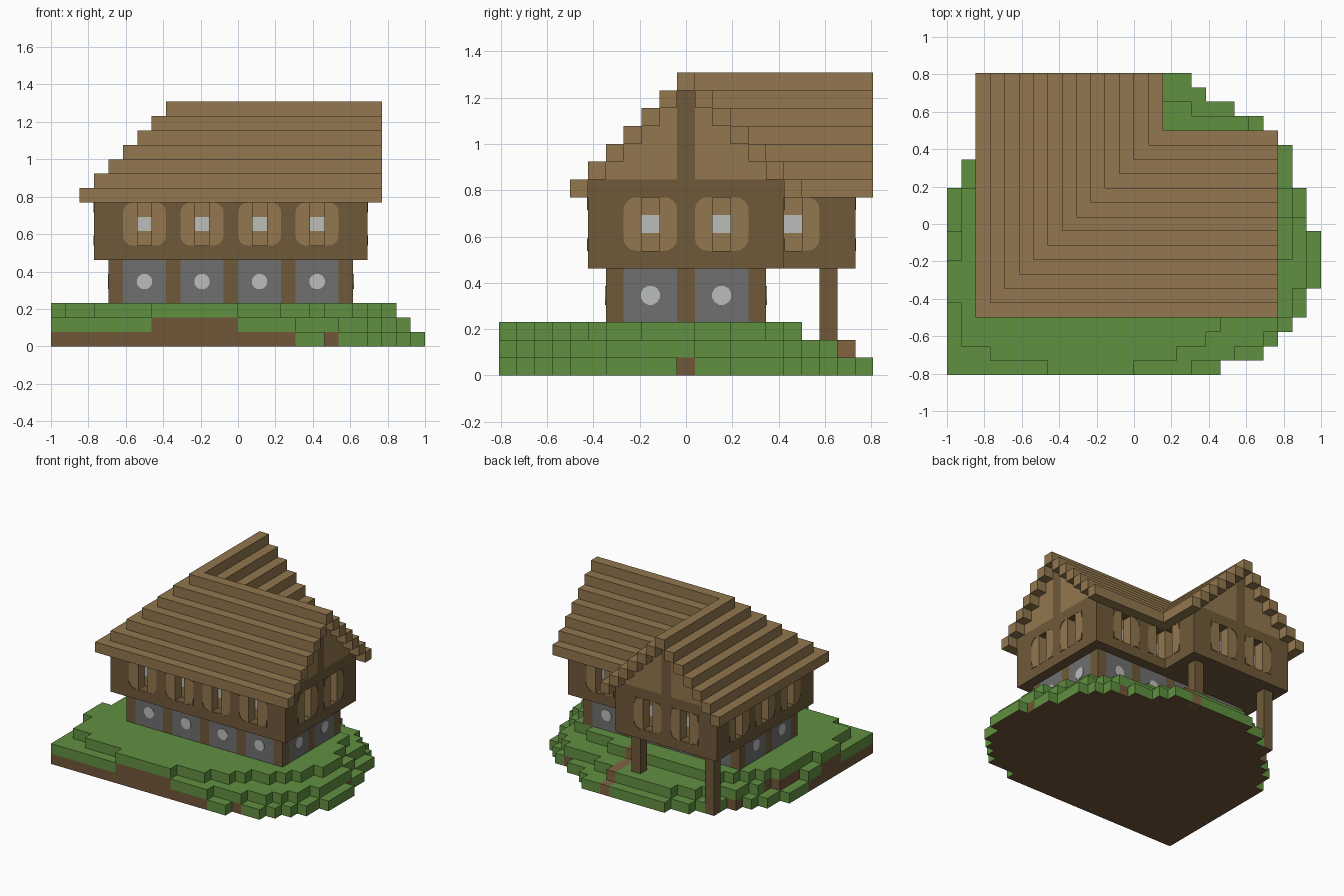
import bpy
import bmesh
import math
from mathutils import Vector

if "Cube" in bpy.data.objects:
    bpy.data.objects.remove(bpy.data.objects["Cube"], do_unlink=True)

U = 1 / 13                      # edge of one building block


def world(p):
    return Vector(((p[0] - 13) * U, (p[1] - 10.5) * U, p[2] * U))


def material(name, rgb):
    linear = [((c / 255 + 0.055) / 1.055) ** 2.4 for c in rgb] + [1]
    mat = bpy.data.materials.new(name)
    mat.use_nodes = True
    mat.diffuse_color = linear
    node = mat.node_tree.nodes["Principled BSDF"]
    node.inputs["Base Color"].default_value = linear
    node.inputs["Roughness"].default_value = 0.9
    return mat


MATS = {
    "planks": material("light planks", (146, 119, 78)),
    "timber": material("dark timber", (112, 90, 58)),
    "grass": material("grass green", (97, 144, 65)),
    "dirt": material("dirt brown", (112, 86, 56)),
    "path": material("path brown", (130, 100, 65)),
    "stone": material("grey stone", (112, 112, 112)),
    "glass": material("pale glass", (187, 189, 187)),
}


def finish(name, bm, mats):
    mesh = bpy.data.meshes.new(name)
    bm.to_mesh(mesh)
    bm.free()
    for m in mats:
        mesh.materials.append(MATS[m])
    bpy.context.collection.objects.link(bpy.data.objects.new(name, mesh))


def fill(cells, mat, xs, ys, zs):
    for x in range(*xs):
        for y in range(*ys):
            for z in range(*zs):
                cells[x, y, z] = mat


def blocks(name, cells):
    """Skin a set of blocks, keeping only the outside faces."""
    bm = bmesh.new()
    mats = sorted(set(cells.values()))
    for cell, mat in cells.items():
        for i in range(3):
            j, k = (i + 1) % 3, (i + 2) % 3
            for side in (0, 1):
                beside = list(cell)
                beside[i] += 2 * side - 1
                if tuple(beside) in cells:
                    continue
                quad = []
                for dj, dk in ((0, 0), (1, 0), (1, 1), (0, 1)):
                    p = list(cell)
                    p[i] += side
                    p[j] += dj
                    p[k] += dk
                    quad.append(bm.verts.new(world(p)))
                face = bm.faces.new(quad if side else quad[::-1])
                # turf shows soil on its underside
                under = mat == "grass" and i == 2 and side == 0
                face.material_index = mats.index("dirt" if under else mat)
    bmesh.ops.remove_doubles(bm, verts=bm.verts, dist=0.001)
    finish(name, bm, mats)


def plate(bm, panel, z, outline):
    """Thin plate on a panel face; outline is (sideways, up) in blocks."""
    cx, cy, ox, oy = panel
    mid = Vector((cx + 0.5 + ox / 2, cy + 0.5 + oy / 2, z))
    base = [mid + Vector((-oy * a, ox * a, b)) for a, b in outline]
    out = Vector((ox, oy, 0)) * 0.05
    front = [bm.verts.new(world(p + out)) for p in base]
    back = [bm.verts.new(world(p)) for p in base]
    bm.faces.new(front)
    for n in range(len(base)):
        m = (n + 1) % len(base)
        bm.faces.new((front[n], back[n], back[m], front[m]))
    bmesh.ops.recalc_face_normals(bm, faces=bm.faces)


# Terraced ground: start and end of each row, per layer, front to back
layers = [
    ([0] * 13 + [1, 1, 2, 3, 4, 5, 6, 8],
     [19, 22, 23, 24] + [25] * 2 + [26] * 4 + [25] * 3 + [24] * 3 + [23, 22, 20, 18, 17]),
    ([0] * 10 + [1] * 3 + [2, 2, 3, 3, 5, 6, 8],
     [17, 20, 22, 23] + [24] * 2 + [25] * 5 + [24] * 2 + [23] * 3 + [22, 21, 17, 15]),
    ([7, 3] + [1] * 3 + [0] * 3 + [1] * 5 + [2, 3, 4, 5],
     [13, 16, 18, 19, 21, 22] + [23] * 2 + [24] * 3 + [23] * 2 + [22] * 2 + [20, 17]),
]
ground = {}
for z, (starts, ends) in enumerate(layers):
    for y, (a, b) in enumerate(zip(starts, ends)):
        fill(ground, "grass", (a, b), (y, y + 1), (z, z + 1))
for (x, y, z) in ground:
    if (x, y, z + 1) in ground:
        ground[x, y, z] = "dirt"
    elif x == 14 and y > 14:
        ground[x, y, z] = "path"
blocks("ground", ground)

# Lower storey: timber posts with stone infill and round windows
lower = {}
fill(lower, "timber", (4, 21), (6, 15), (3, 6))
lower_panels = [(x, y, 0, o) for x in (6, 10, 14, 18) for y, o in ((6, -1), (14, 1))]
lower_panels += [(x, y, o, 0) for y in (8, 12) for x, o in ((4, -1), (20, 1))]
round_windows = bmesh.new()
r = 0.55
disc = [(r * math.cos(t * math.pi / 6 + math.pi / 12),
         r * math.sin(t * math.pi / 6 + math.pi / 12)) for t in range(12)]
for panel in lower_panels:
    cx, cy, ox, oy = panel
    for s in (-1, 0, 1):
        for z in (3, 4, 5):
            lower[cx - oy * s, cy + ox * s, z] = "stone"
    plate(round_windows, panel, 4.5, disc)
blocks("lower_walls", lower)
finish("round_windows", round_windows, ["glass"])

# Upper storey: L-shaped timber box, plank panels with recessed windows
upper = {}
fill(upper, "timber", (3, 22), (5, 16), (6, 11))
fill(upper, "timber", (3, 14), (5, 20), (6, 11))
upper_panels = [(x, 5, 0, -1) for x in (6, 10, 14, 18)]
upper_panels += [(3, y, -1, 0) for y in (8, 12, 16)]
upper_panels += [(21, y, 1, 0) for y in (8, 12)]
upper_panels += [(x, 19, 0, 1) for x in (6, 10)]
upper_panels += [(x, 15, 0, 1) for x in (14, 18)] + [(13, 16, 1, 0)]
solid = set(upper)
corners = bmesh.new()
for panel in upper_panels:
    cx, cy, ox, oy = panel
    for z in (7, 8, 9):
        for s in (-1, 1):
            upper[cx - oy * s, cy + ox * s, z] = "planks"
        upper.pop((cx, cy, z), None)
        upper[cx - ox, cy - oy, z] = "glass" if z == 8 else "planks"
    # dark quarter-round trims at the panel corners
    for s in (-1, 1):
        if (cx - oy * s + ox, cy + ox * s + oy, 7) in solid:
            continue
        for t in (-1, 1):
            arc = [(n * math.pi / 8) for n in range(5)]
            trim = [(1.5 * s, 1.5 * t)]
            trim += [(s * (0.8 + 0.7 * math.cos(a)), t * (0.8 + 0.7 * math.sin(a))) for a in arc]
            plate(corners, panel, 8.5, trim)
blocks("upper_walls", upper)
finish("panel_corner_trims", corners, ["timber"])

# Gable walls with a central king post
gables = {}
for k in range(1, 6):
    z = (10 + k, 11 + k)
    fill(gables, "planks", (21, 22), (5 + k, 16 - k), z)
    fill(gables, "planks", (3 + k, 14 - k), (19, 20), z)
fill(gables, "timber", (21, 22), (10, 11), (11, 16))
fill(gables, "timber", (8, 9), (19, 20), (11, 16))
blocks("gable_walls", gables)

# Stepped roof: one course per level, hipped at the outer corner
roof = {}
for k in range(7):
    z = (10 + k, 11 + k)
    fill(roof, "planks", (2 + k, 23), (4 + k, 5 + k), z)
    fill(roof, "planks", (2 + k, 3 + k), (4 + k, 21), z)
    fill(roof, "planks", (14 - k, 23), (16 - k, 17 - k), z)
    fill(roof, "planks", (14 - k, 15 - k), (16 - k, 21), z)
blocks("stepped_roof", roof)

# Posts under the rear wing
for name, x, foot in (("rear_right_post", 4, 0), ("rear_left_post", 12, 2)):
    post = {}
    fill(post, "timber", (x, x + 1), (18, 19), (foot, 6))
    blocks(name, post)
